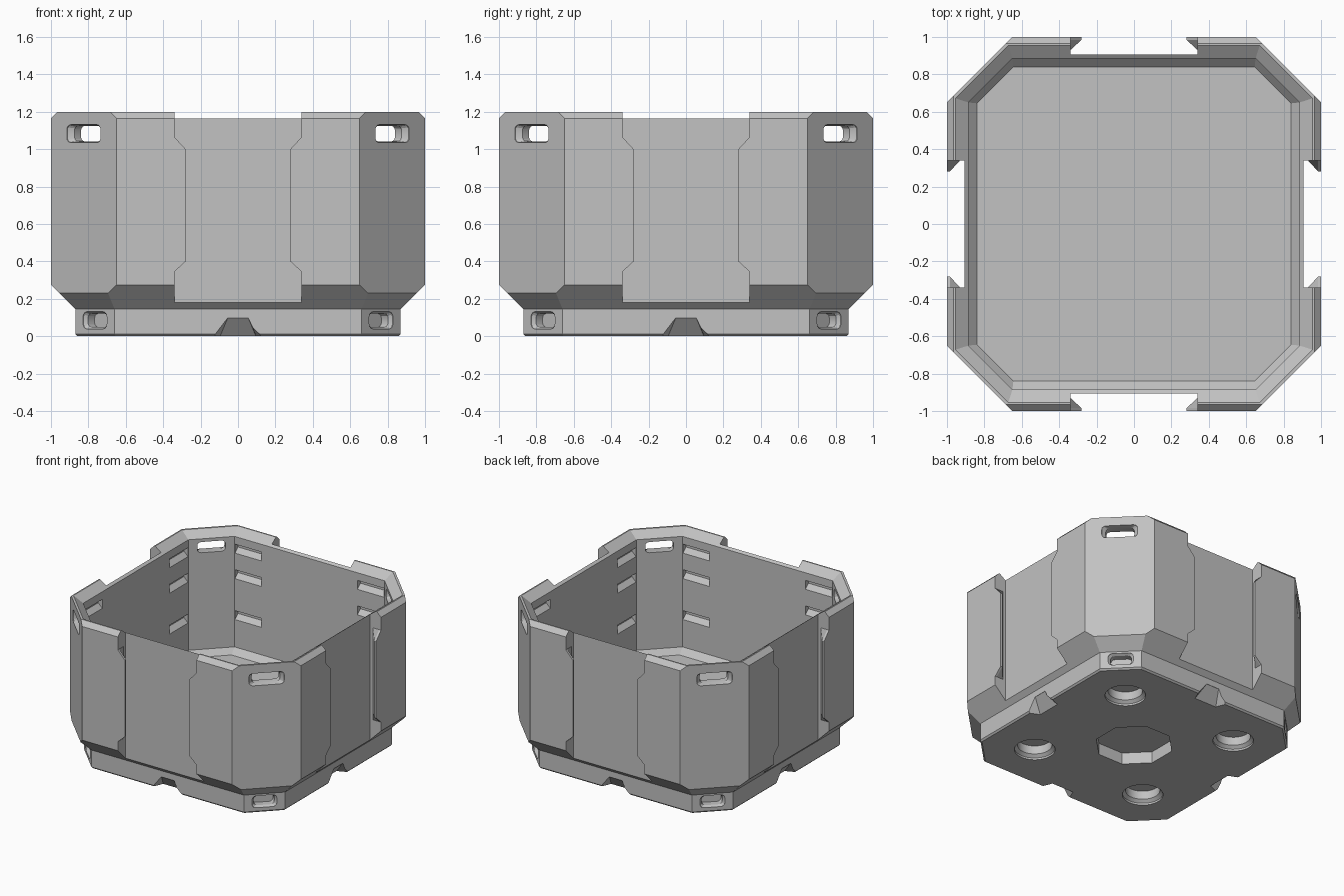
import bpy, bmesh, math
from mathutils import Matrix, Vector

if "Cube" in bpy.data.objects:
    bpy.data.objects.remove(bpy.data.objects["Cube"])

grey = bpy.data.materials.new("plain_grey")
grey.diffuse_color = (0.54, 0.54, 0.54, 1)
grey.use_nodes = True
grey.node_tree.nodes["Principled BSDF"].inputs["Base Color"].default_value = grey.diffuse_color


def loft(bm, rings, turn=0.0):
    """Closed solid through a list of equal-length point rings, turned about z."""
    m = Matrix.Rotation(turn, 3, 'Z')
    vs = [[bm.verts.new(m @ Vector(p)) for p in r] for r in rings]
    n = len(vs[0])
    for a, b in zip(vs, vs[1:]):
        for i in range(n):
            j = (i + 1) % n
            bm.faces.new((a[i], a[j], b[j], b[i]))
    bm.faces.new(vs[0][::-1])
    bm.faces.new(vs[-1])


def make(name, bm):
    bmesh.ops.recalc_face_normals(bm, faces=bm.faces)
    me = bpy.data.meshes.new(name)
    bm.to_mesh(me)
    bm.free()
    me.materials.append(grey)
    ob = bpy.data.objects.new(name, me)
    bpy.context.collection.objects.link(ob)
    return ob


def octagon(z, h, a):
    """Square of half size h whose flats end at +-a."""
    return [(a, -h, z), (h, -a, z), (h, a, z), (a, h, z),
            (-a, h, z), (-h, a, z), (-h, -a, z), (-a, -h, z)]


def circle(z, r, cx=0, cy=0, n=40, start=0.0):
    return [(cx + r * math.cos(start + math.tau * i / n),
             cy + r * math.sin(start + math.tau * i / n), z) for i in range(n)]


def rounded_slot(d, hw, hh, z, r=0.028):
    """Rounded rectangle facing +y at distance d."""
    pts = []
    for k, (sx, sz) in enumerate([(1, 1), (-1, 1), (-1, -1), (1, -1)]):
        for s in range(4):
            t = math.pi / 2 * (k + s / 3)
            pts.append((sx * (hw - r) + r * math.cos(t), d,
                        z + sz * (hh - r) + r * math.sin(t)))
    return pts


# Bin shell: outside from foot to rim, then down the inside to the floor
bm = bmesh.new()
profile = [(0, .858, .655), (.012, .87, .66), (.145, .87, .66), (.23, .955, .695),
           (.275, 1, .65), (1.165, 1, .65), (1.2, .965, .685), (1.2, .955, .672),
           (1.15, .885, .65), (.285, .885, .65), (.24, .84, .645)]
loft(bm, [octagon(*p) for p in profile])
shell = make("bin_shell", bm)

# Everything cut out of the shell
bm = bmesh.new()
for k in range(4):
    side = k * math.pi / 2
    corner = side + math.pi / 4

    # Sunken side panel with undercut lips at mid height
    rings = []
    for z, w in [(.1, .34), (.345, .34), (.4, .28), (1.0, .28), (1.065, .34), (1.3, .34)]:
        half = [(.34, .905), (.34, .93), (w, .985), (w, 1.1)]
        rings.append([(x, y, z) for x, y in half] + [(-x, y, z) for x, y in half[::-1]])
    loft(bm, rings, side)

    # Wedge notch under each foot edge
    loft(bm, [[(-.172, .95, -.01), (.172, .95, -.01), (.1, .78, -.01), (-.1, .78, -.01)],
              [(-.06, .95, .097), (.06, .95, .097), (.055, .868, .097), (-.055, .868, .097)]],
         side)

    # Inner wall catch grooves beside each corner
    for s in (-1, 1):
        for z in (1.09, .89, .57):
            loft(bm, [[(s * x, .86, z), (s * x, .92, z), (s * x, .92, z - .035),
                       (s * x, .86, z - .095)] for x in (.415, .645)], side)

    # Through slot near the rim and blind slot in the foot
    loft(bm, [rounded_slot(d, hw, hh, 1.083) for d, hw, hh in
              [(1.2, .128, .048), (1.162, .128, .048), (1.135, .102, .042), (1.0, .102, .042)]],
         corner)
    loft(bm, [rounded_slot(d, hw, hh, .085) for d, hw, hh in
              [(1.12, .09, .046), (1.078, .09, .046), (1.06, .075, .037), (1.01, .075, .037)]],
         corner)

    # Round sockets under the foot
    loft(bm, [circle(z, r, 0, .707) for z, r in
              [(-.02, .145), (.015, .145), (.035, .122), (.1, .122)]], corner)

# Octagonal recess under the middle
loft(bm, [circle(z, .28, n=8, start=math.pi / 8) for z in (-.02, .09)])
cutter = make("cutter", bm)
cutter.hide_render = True

# Apply the cuts
mod = shell.modifiers.new("cuts", 'BOOLEAN')
mod.operation = 'DIFFERENCE'
mod.solver = 'EXACT'
mod.object = cutter
bpy.context.view_layer.objects.active = shell
shell.select_set(True)
cutter.select_set(False)
bpy.ops.object.modifier_apply(modifier=mod.name)
bpy.data.objects.remove(cutter)
bpy.ops.object.shade_smooth_by_angle(angle=math.radians(20))
